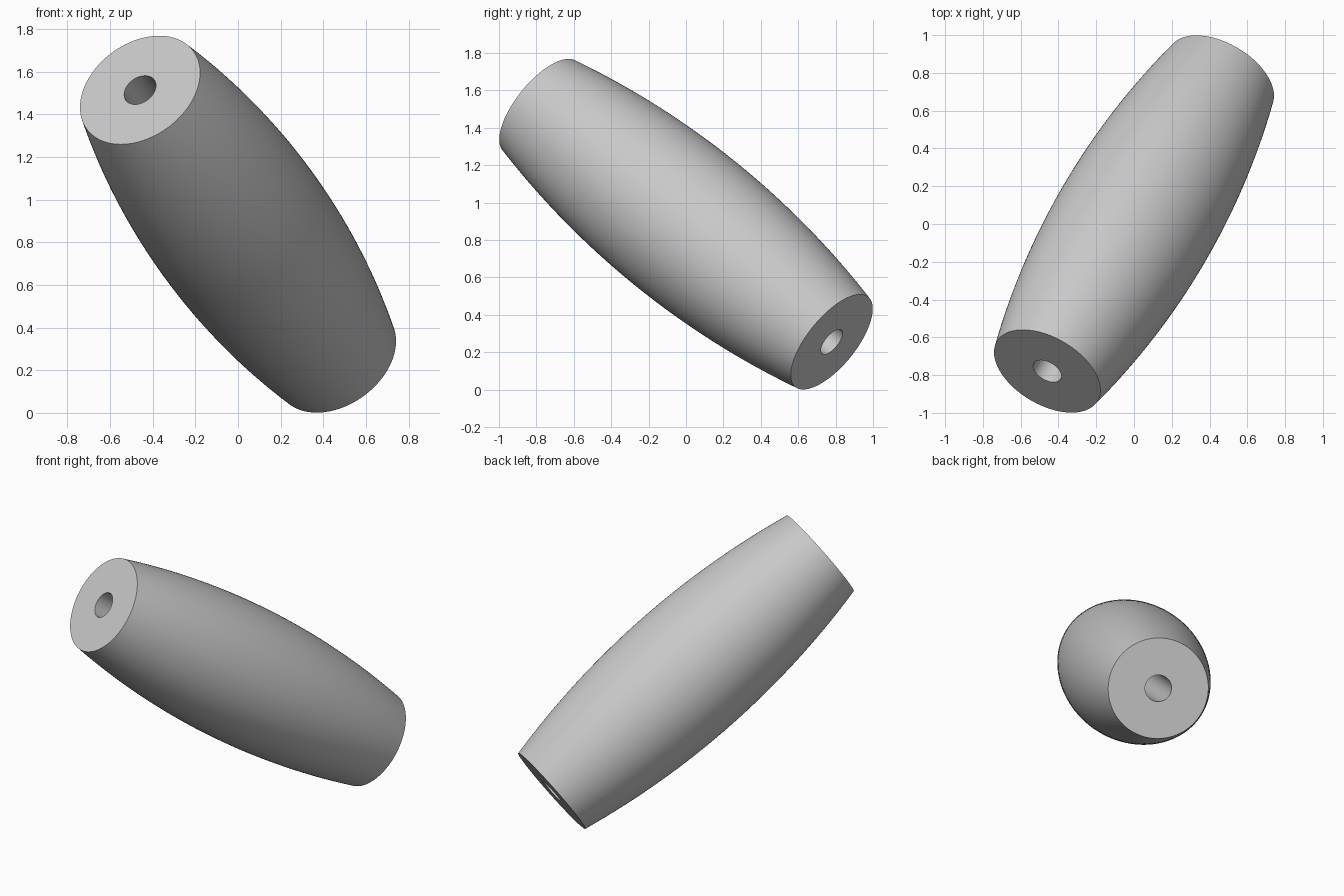
import bpy, bmesh, math
from mathutils import Vector

if "Cube" in bpy.data.objects:
    bpy.data.objects.remove(bpy.data.objects["Cube"], do_unlink=True)

HALF = 1.102          # half length along the axis
R_END, R_MID = 0.31, 0.426
R_HOLE = 0.082
RINGS, SIDES = 32, 96

grey = bpy.data.materials.new("light grey")
grey.use_nodes = True
colour = (0.58, 0.58, 0.58, 1.0)
grey.diffuse_color = colour
grey.node_tree.nodes["Principled BSDF"].inputs["Base Color"].default_value = colour

# Closed half-section: circular-arc barrel side, flat ends, straight bore
bulge = R_MID - R_END
arc_r = (HALF ** 2 + bulge ** 2) / (2 * bulge)
profile = [(R_HOLE, -HALF)]
for i in range(RINGS + 1):
    z = HALF * (2 * i / RINGS - 1)
    profile.append((R_MID - arc_r + math.sqrt(arc_r ** 2 - z ** 2), z))
profile.append((R_HOLE, HALF))

# Revolve the section about the axis
bm = bmesh.new()
verts = [bm.verts.new((r, 0, z)) for r, z in profile]
edges = [bm.edges.new((v, verts[(i + 1) % len(verts)])) for i, v in enumerate(verts)]
bmesh.ops.spin(bm, geom=verts + edges, cent=(0, 0, 0), axis=(0, 0, 1),
               angle=math.tau, steps=SIDES, use_duplicate=False)
bmesh.ops.remove_doubles(bm, verts=bm.verts, dist=1e-4)
bmesh.ops.recalc_face_normals(bm, faces=bm.faces)
mesh = bpy.data.meshes.new("barrel_bead")
bm.to_mesh(mesh)
bm.free()
mesh.materials.append(grey)

# Tilt the bead into place
bead = bpy.data.objects.new("barrel_bead", mesh)
bpy.context.collection.objects.link(bead)
axis = Vector((0.46, 0.78, -0.63))
bead.rotation_euler = axis.to_track_quat('Z', 'Y').to_euler()
bead.location = (0, 0, 0.885)

bpy.ops.object.select_all(action='DESELECT')
bead.select_set(True)
bpy.context.view_layer.objects.active = bead
bpy.ops.object.shade_smooth_by_angle(angle=math.radians(30))
